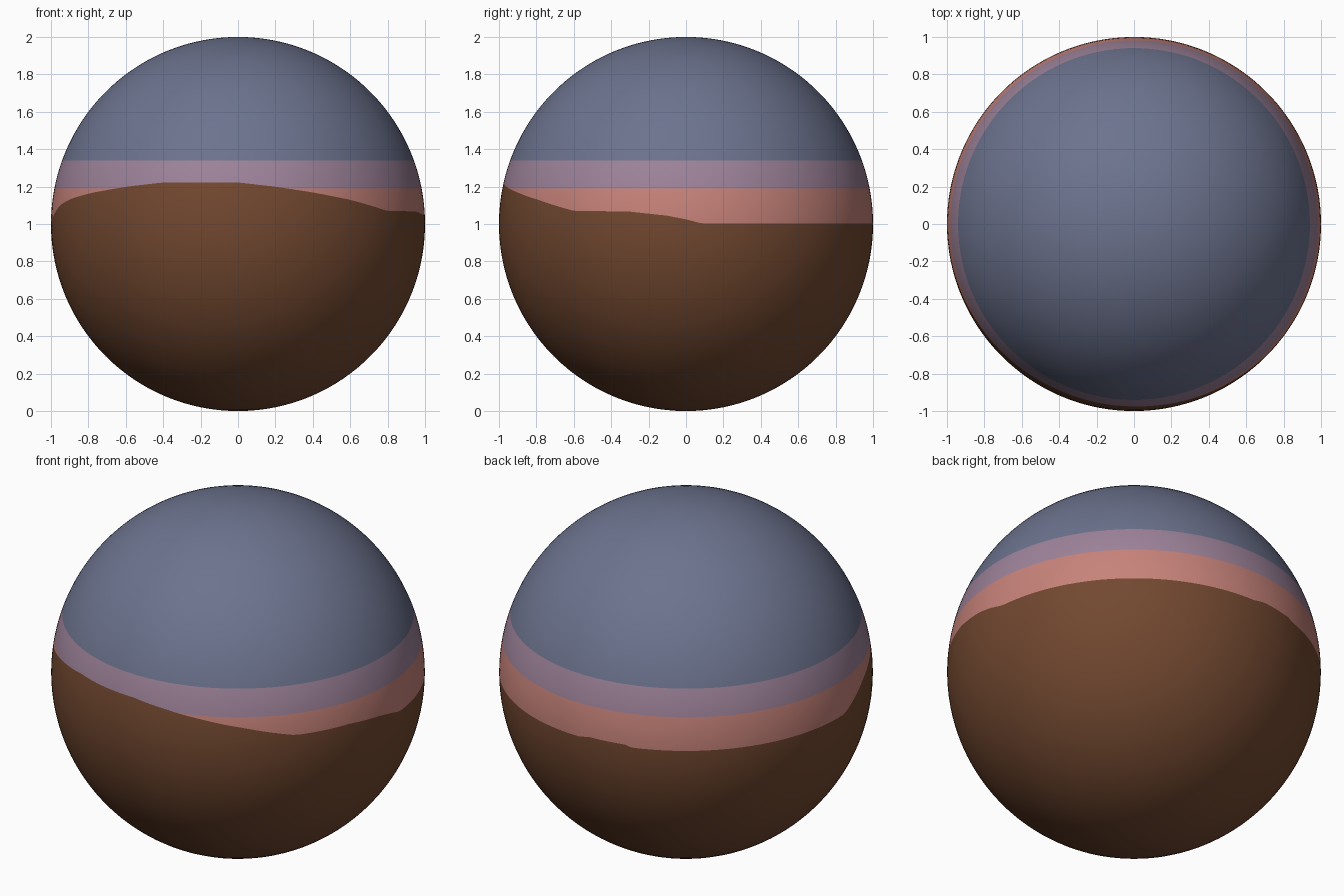
import bpy, bmesh, math

if "Cube" in bpy.data.objects:
    bpy.data.objects.remove(bpy.data.objects["Cube"])

SEGMENTS = 180
HAZE, SKY = 0.19, 0.34          # heights above the sphere centre

# Ground skyline: (azimuth in degrees, height above the sphere centre)
SKYLINE = [(0, 0.025), (5, 0.002), (91, 0.002), (93, 0.015), (106, 0.012),
           (108, 0.0), (183, 0.0), (190, 0.05), (197, 0.10), (206, 0.135),
           (217, 0.165), (233, 0.20), (246, 0.222), (270, 0.222),
           (281.5, 0.20), (293.5, 0.17), (307, 0.13), (323, 0.07),
           (342, 0.067), (354, 0.045), (360, 0.025)]


def skyline(deg):
    for (a, ha), (b, hb) in zip(SKYLINE, SKYLINE[1:]):
        if a <= deg <= b:
            return ha + (hb - ha) * (deg - a) / (b - a)


def material(name, rgb):
    m = bpy.data.materials.new(name)
    lin = [((c / 255 + 0.055) / 1.055) ** 2.4 for c in rgb]
    m.diffuse_color = (*lin, 1)
    m.use_nodes = True
    m.node_tree.nodes["Principled BSDF"].inputs["Base Color"].default_value = m.diffuse_color
    return m


# Zones from the bottom up: material index and number of rows
ZONES = [(0, 32), (1, 4), (2, 4), (3, 26)]

bm = bmesh.new()
columns = []
for i in range(SEGMENTS):
    az = 360 * i / SEGMENTS
    ground = skyline(az)
    limits = [-1, ground, max(HAZE, ground), SKY, 1]
    lats = [math.asin(h) for h in limits]
    angles = [lats[0]]
    for (_, rows), lo, hi in zip(ZONES, lats, lats[1:]):
        angles += [lo + (hi - lo) * k / rows for k in range(1, rows + 1)]
    a = math.radians(az)
    columns.append([bm.verts.new((math.cos(t) * math.cos(a),
                                  math.cos(t) * math.sin(a),
                                  1 + math.sin(t))) for t in angles])

row_mats = [m for m, rows in ZONES for _ in range(rows)]
for i, left in enumerate(columns):
    right = columns[(i + 1) % SEGMENTS]
    for r, mat in enumerate(row_mats):
        f = bm.faces.new((left[r], right[r], right[r + 1], left[r + 1]))
        f.material_index = mat
        f.smooth = True

# Merge the poles and the places where the skyline hides the lower glow
bmesh.ops.remove_doubles(bm, verts=bm.verts, dist=1e-5)
mesh = bpy.data.meshes.new("sky_dome")
bm.to_mesh(mesh)
bm.free()
for name, rgb in [("ground brown", (114, 72, 48)), ("horizon salmon", (199, 131, 122)),
                  ("haze mauve", (158, 131, 154)), ("sky blue grey", (108, 115, 142))]:
    mesh.materials.append(material(name, rgb))
bpy.context.collection.objects.link(bpy.data.objects.new("sky_dome", mesh))
